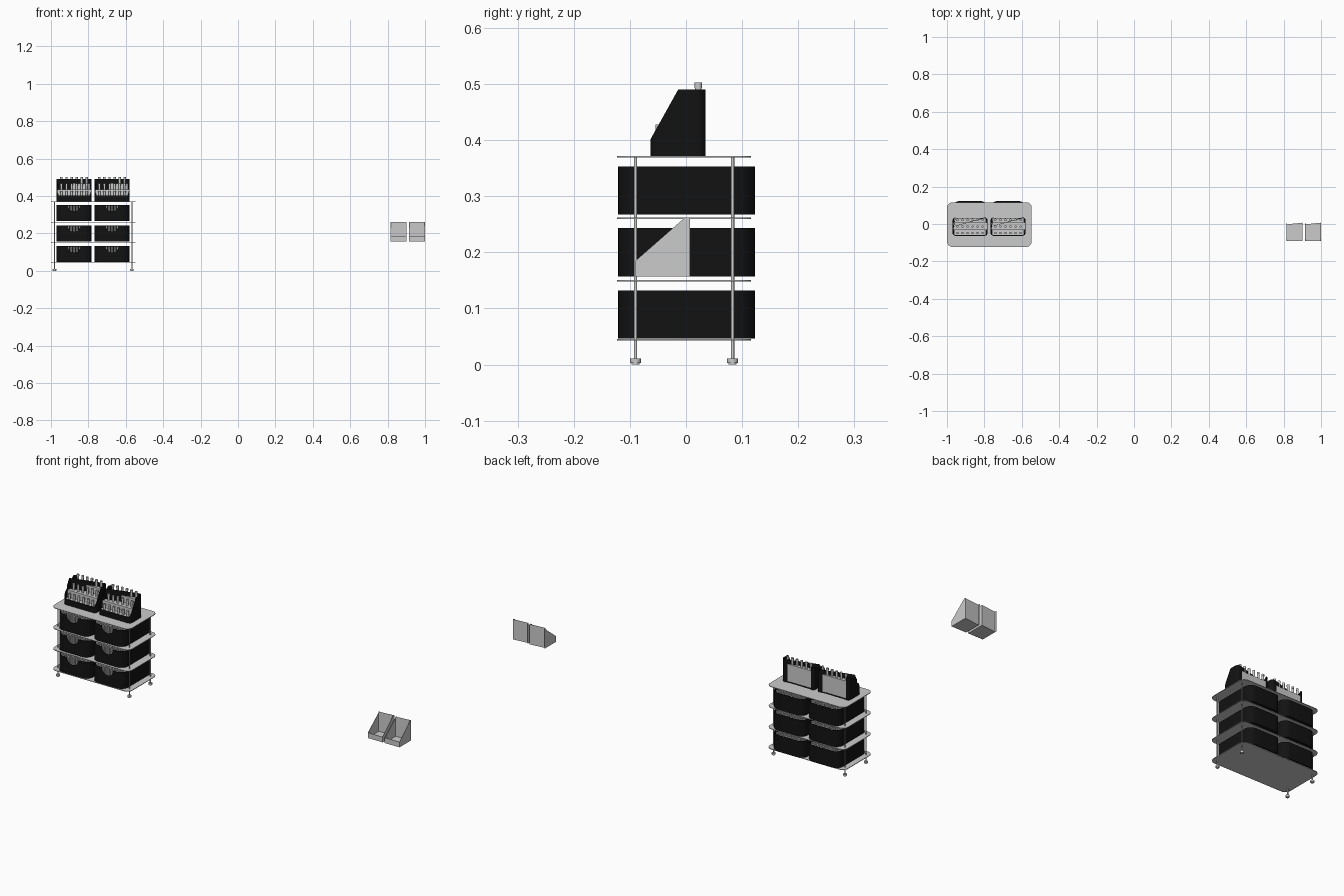
import bpy, bmesh, math

if "Cube" in bpy.data.objects:
    bpy.data.objects.remove(bpy.data.objects["Cube"])

black = bpy.data.materials.new("black_plastic")
black.diffuse_color = (0.006, 0.006, 0.006, 1)
black.use_nodes = True
black.node_tree.nodes["Principled BSDF"].inputs["Base Color"].default_value = black.diffuse_color


def finish(bm, name, mat=None, smooth=True):
    bmesh.ops.recalc_face_normals(bm, faces=bm.faces)
    me = bpy.data.meshes.new(name)
    bm.to_mesh(me)
    bm.free()
    ob = bpy.data.objects.new(name, me)
    bpy.context.collection.objects.link(ob)
    if mat:
        me.materials.append(mat)
    if smooth:
        bpy.ops.object.select_all(action='DESELECT')
        bpy.context.view_layer.objects.active = ob
        ob.select_set(True)
        bpy.ops.object.shade_smooth_by_angle(angle=math.radians(35))
    return ob


def outline(x0, x1, y0, y1, r, xs=(), ys=(), seg=8):
    """Rounded rectangle, with extra points xs on the front edge and ys on both sides."""
    pts = []

    def corner(cx, cy, a):
        if r <= 0:
            pts.append((cx, cy))
            return
        for i in range(seg + 1):
            t = math.radians(a + 90 * i / seg)
            pts.append((cx + r * math.cos(t), cy + r * math.sin(t)))
    corner(x0 + r, y0 + r, 180)
    pts.extend((x, y0) for x in sorted(xs))
    corner(x1 - r, y0 + r, 270)
    pts.extend((x1, y) for y in sorted(ys))
    corner(x1 - r, y1 - r, 0)
    pts.extend((x0, y) for y in sorted(ys, reverse=True))
    corner(x0 + r, y1 - r, 90)
    return pts


def plate(name, pts, z0, z1, mat=None):
    bm = bmesh.new()
    f = bm.faces.new([bm.verts.new((x, y, z0)) for x, y in pts])
    top = bmesh.ops.extrude_face_region(bm, geom=[f])
    for v in top["geom"]:
        if isinstance(v, bmesh.types.BMVert):
            v.co.z = z1
    return finish(bm, name, mat)


def cup(name, box, r, z0, t, top, xs=(), ys=(), mat=None):
    """Open container whose rim height follows top(x, y)."""
    x0, x1, y0, y1 = box
    outer = outline(x0, x1, y0, y1, r, xs, ys)
    inner = outline(x0 + t, x1 - t, y0 + t, y1 - t, max(r - t, 0), xs, ys)
    bm = bmesh.new()
    rings = [[bm.verts.new((x, y, z0)) for x, y in outer],
             [bm.verts.new((x, y, top(x, y))) for x, y in outer],
             [bm.verts.new((p[0], p[1], top(*q))) for p, q in zip(inner, outer)],
             [bm.verts.new((x, y, z0 + t)) for x, y in inner]]
    n = len(outer)
    for a, b in zip(rings, rings[1:]):
        for i in range(n):
            j = (i + 1) % n
            bm.faces.new((a[i], a[j], b[j], b[i]))
    bm.faces.new(rings[0])
    bm.faces.new(rings[3])
    return finish(bm, name, mat)


def cylinders(name, items, sides=10):
    """Many upright cylinders in one object: (x, y, z0, z1, radius)."""
    bm = bmesh.new()
    for x, y, z0, z1, r in items:
        v = bmesh.ops.create_cone(bm, cap_ends=True, segments=sides, radius1=r,
                                  radius2=r, depth=z1 - z0)["verts"]
        bmesh.ops.translate(bm, verts=v, vec=(x, y, (z0 + z1) / 2))
    return finish(bm, name)


# shelves
for i, z in enumerate((0.0455, 0.151, 0.262, 0.372)):
    plate(f"shelf_{i + 1}", outline(-1.0, -0.547, -0.123, 0.116, 0.03), z - 0.003, z)

# posts and feet
posts = [(x, y) for x in (-0.981, -0.567) for y in (-0.09, 0.083)]
cylinders("posts", [(x, y, 0.008, 0.372, 0.003) for x, y in posts], 12)
cylinders("feet", [(x, y, 0.003, 0.011, 0.0095) for x, y in posts], 20)
cylinders("foot_pads", [(x, y, 0.0, 0.003, 0.007) for x, y in posts], 20)

columns = {"left": (-0.97, -0.783), "right": (-0.767, -0.58)}
for side, (x0, x1) in columns.items():
    cx = (x0 + x1) / 2

    # bins with a half-round finger notch in front, filled with bottles
    for level, z0 in enumerate((0.046, 0.157, 0.267)):
        zt = z0 + 0.086
        R = 0.034

        def rim(x, y, cx=cx, zt=zt):
            d = abs(x - cx)
            return zt - math.sqrt(R * R - d * d) if y < -0.12 and d < R else zt
        notch = [cx - R * math.cos(math.pi * k / 16) for k in range(17)]
        cup(f"bin_{side}_{level + 1}", (x0, x1, -0.121, 0.123), 0.038, z0, 0.003,
            rim, notch, mat=black)
        items = []
        for i in range(11):
            for j in range(14):
                if (i in (0, 10)) and (j in (0, 13)):
                    continue
                items.append((cx + (i - 5) * 0.0158, 0.001 + (j - 6.5) * 0.0168,
                              z0 + 0.003, zt - 0.003, 0.0065))
        cylinders(f"bin_bottles_{side}_{level + 1}", items, 8)

    # sloped display rack on the top shelf
    def slope(x, y):
        return min(0.49, 0.402 + (y + 0.063) * 0.088 / 0.049)
    cup(f"rack_{side}", (x0, x1, -0.063, 0.035), 0.016, 0.372, 0.004, slope,
        ys=(-0.03, -0.014), mat=black)

    # stepped tiers inside the rack and their rows of bottles
    tiers = ((-0.058, -0.032, 0.400, -0.048, 0.428),
             (-0.032, 0.008, 0.435, -0.014, 0.467),
             (0.008, 0.031, 0.468, 0.022, 0.503))
    bottles = []
    for k, (ya, yb, z, yrow, ztop) in enumerate(tiers):
        m = 0.008 if k != 1 else 0.004
        plate(f"rack_tier_{side}_{k + 1}", outline(x0 + m, x1 - m, ya, yb, 0),
              0.377, z)
        for i in range(6):
            x = cx + (i - 2.5) * 0.027
            bottles.append((x, yrow, z - 0.005, ztop - 0.010, 0.0058))
            bottles.append((x, yrow, ztop - 0.010, ztop, 0.0066))
    cylinders(f"rack_bottles_{side}", bottles, 12)

# two loose sloped trays on the far right
for side, (x0, x1) in {"left": (0.816, 0.902), "right": (0.914, 1.0)}.items():
    cup(f"tray_{side}", (x0, x1, -0.09, 0.007), 0, 0.157, 0.002,
        lambda x, y: min(0.262, 0.185 + (y + 0.09) * 0.077 / 0.088),
        ys=(-0.002,))
